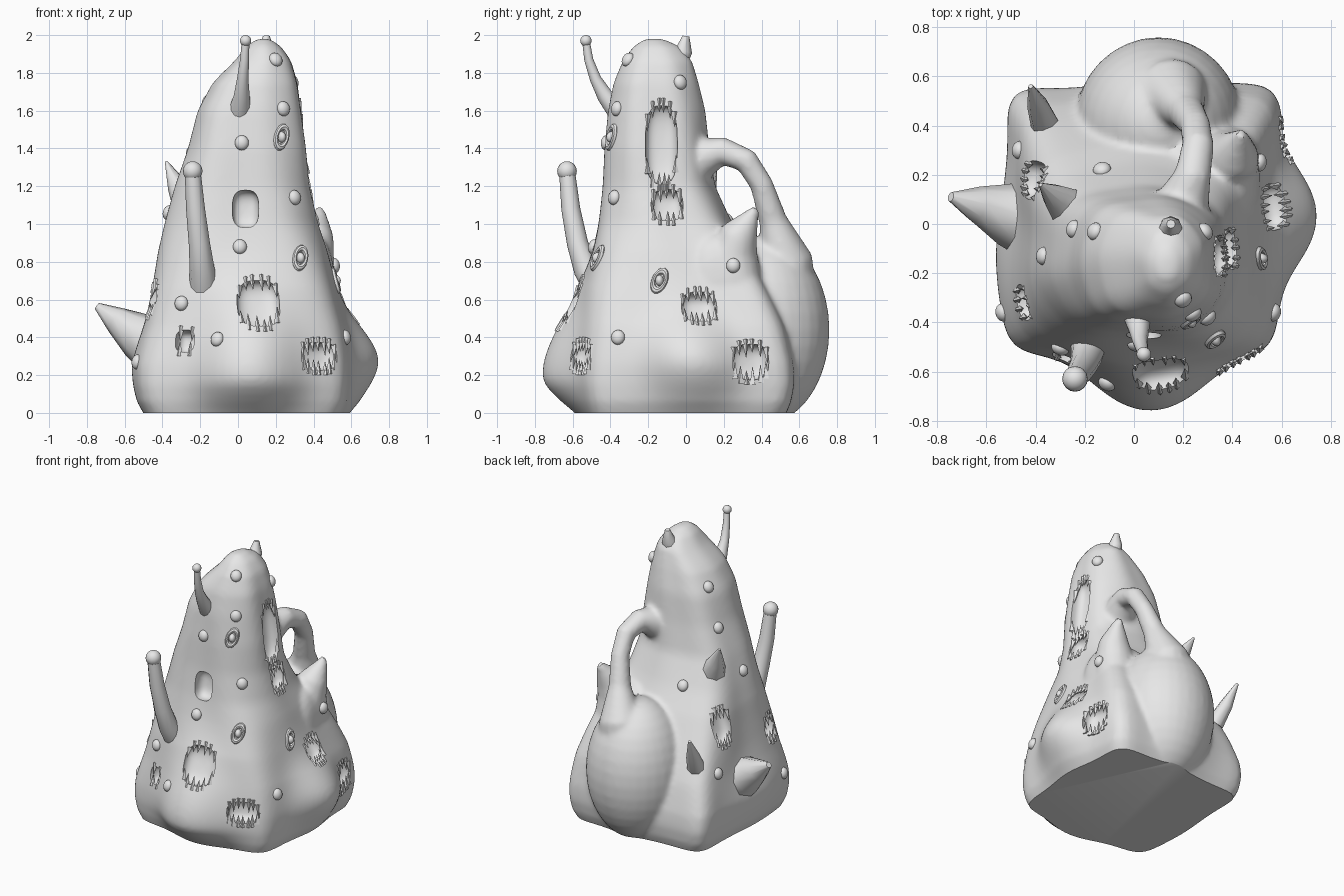
import bpy, bmesh, math, random
from mathutils import Vector, Matrix
from mathutils.bvhtree import BVHTree

random.seed(4)
old = bpy.data.objects.get("Cube")
if old:
    bpy.data.objects.remove(old)

grey = bpy.data.materials.new("plain grey")
grey.use_nodes = True
grey.diffuse_color = (0.8, 0.8, 0.8, 1)
grey.node_tree.nodes["Principled BSDF"].inputs["Base Color"].default_value = (0.8, 0.8, 0.8, 1)


def finish(ob, smooth=True, angle=40):
    ob.data.materials.clear()
    ob.data.materials.append(grey)
    if smooth:
        bpy.ops.object.select_all(action='DESELECT')
        ob.select_set(True)
        bpy.context.view_layer.objects.active = ob
        bpy.ops.object.shade_smooth_by_angle(angle=math.radians(angle))


def to_object(bm, name):
    mesh = bpy.data.meshes.new(name)
    bm.to_mesh(mesh)
    bm.free()
    ob = bpy.data.objects.new(name, mesh)
    bpy.context.collection.objects.link(ob)
    return ob


def evaluated_mesh(ob):
    bpy.context.view_layer.update()
    deps = bpy.context.evaluated_depsgraph_get()
    return bpy.data.meshes.new_from_object(ob.evaluated_get(deps))


def loft(bm, rings):
    """Skin a stack of point rings and cap both ends."""
    loops = [[bm.verts.new(p) for p in ring] for ring in rings]
    n = len(loops[0])
    faces = [bm.faces.new((a[i], a[(i + 1) % n], b[(i + 1) % n], b[i]))
             for a, b in zip(loops, loops[1:]) for i in range(n)]
    faces += [bm.faces.new(loops[0]), bm.faces.new(loops[-1])]
    bmesh.ops.recalc_face_normals(bm, faces=faces)


def tube(bm, path, n=16):
    """Round tube along (x, y, z, radius) points."""
    pts = [Vector(p[:3]) for p in path]
    span = (pts[-1] - pts[0]).normalized()
    ref = Vector((1, 0, 0)) if abs(span.x) < 0.7 else Vector((0, 1, 0))
    rings = []
    for i, p in enumerate(pts):
        t = (pts[min(i + 1, len(pts) - 1)] - pts[max(i - 1, 0)]).normalized()
        u = t.cross(ref).normalized()
        v = t.cross(u)
        rings.append([p + path[i][3] * (u * math.cos(k * math.tau / n) + v * math.sin(k * math.tau / n))
                      for k in range(n)])
    loft(bm, rings)


def ball(bm, matrix, scale, segs=16, boxy=1):
    """Ellipsoid; boxy below 1 squares it off."""
    verts = bmesh.ops.create_uvsphere(bm, u_segments=segs, v_segments=segs // 2 + 2, radius=1)["verts"]
    for v in verts:
        v.co = matrix @ Vector([s * math.copysign(abs(c) ** boxy, c) for s, c in zip(scale, v.co)])


# Body mass: square at the foot, rounder towards the peak
# (height, x low, x high, y low, y high, squareness)
profile = [(-.06, -.45, .52, -.48, .49, 9), (0, -.475, .55, -.5, .52, 9), (.06, -.5, .57, -.51, .54, 9),
           (.15, -.51, .575, -.515, .55, 9), (.25, -.51, .575, -.515, .54, 8), (.45, -.475, .56, -.51, .49, 6),
           (.65, -.45, .52, -.51, .41, 4.5), (.85, -.42, .47, -.48, .32, 3.6), (1, -.385, .42, -.46, .24, 3),
           (1.2, -.33, .375, -.44, .15, 2.8), (1.4, -.26, .36, -.43, .12, 2.7), (1.6, -.21, .335, -.41, .1, 2.6),
           (1.75, -.13, .315, -.38, .065, 2.5), (1.87, -.01, .28, -.33, .03, 2.2), (1.95, .05, .22, -.27, -.04, 2),
           (1.98, .1, .17, -.22, -.12, 2)]
# Swellings: (direction, width, height, reach below, reach above, amount)
swellings = [(-1.52, .45, .2, .2, .42, .245), (.03, .42, .28, .24, .22, .17), (1.44, .4, .45, .42, .3, .1),
             (3.4, .5, .25, .3, .25, .055), (.79, .2, .7, .7, .2, .06), (2.36, .16, .35, .4, .4, .03)]


def row(z):
    """Blend the profile at any height."""
    for lo, hi in zip(profile, profile[1:]):
        if z <= hi[0]:
            t = (z - lo[0]) / (hi[0] - lo[0])
            return [p + (q - p) * t for p, q in zip(lo, hi)]
    return profile[-1]


bm = bmesh.new()
rings = []
for step in range(52):
    z, x0, x1, y0, y1, power = row(-.06 + .04 * step)
    ring = []
    for k in range(96):
        a = k * math.tau / 96
        c, s = math.cos(a), math.sin(a)
        r = (abs(c) ** power + abs(s) ** power) ** (-1 / power)
        r *= 1 + 0.015 * math.sin(7 * a + 3 * z) * min(max(z, 0), 1)
        swell = 0
        for aim, wide, mid, below, above, amount in swellings:
            turn = (a - aim + math.pi) % math.tau - math.pi
            rise = (z - mid) / (below if z < mid else above)
            swell += amount * math.exp(-(turn / wide) ** 2 - rise ** 2)
        ring.append(((x0 + x1) / 2 + c * (r * (x1 - x0) / 2 + swell),
                     (y0 + y1) / 2 + s * (r * (y1 - y0) / 2 + swell), z))
    rings.append(ring)
loft(bm, rings)

# Rounded hump at the back and flat-topped shoulder at the corner
ball(bm, Matrix.Translation((.1, .41, .44)), (.34, .35, .5), 32)
ball(bm, Matrix.Translation((.3, .195, .57)), (.215, .19, .39), 32, .6)

# Arched handle at the back and peaked corner beside it
tube(bm, [(.15, -.03, 1.29, .16), (.2, .09, 1.35, .11), (.24, .2, 1.385, .075), (.26, .32, 1.335, .066),
          (.25, .4, 1.21, .062), (.21, .46, 1.02, .075), (.16, .53, .83, .14), (.13, .47, .66, .23),
          (.1, .4, .45, .25)])
tube(bm, [(.38, .26, .7, .14), (.38, .25, .85, .13), (.41, .285, .95, .1),
          (.43, .345, 1.04, .045), (.435, .37, 1.085, .02)])

body = to_object(bm, "body")
remesh = body.modifiers.new("skin", 'REMESH')
remesh.mode = 'VOXEL'
remesh.voxel_size = 0.016
relax = body.modifiers.new("relax", 'SMOOTH')
relax.factor = 0.5
relax.iterations = 8
body.data = evaluated_mesh(body)
body.modifiers.clear()

# Flat underside
bm = bmesh.new()
bm.from_mesh(body.data)
bmesh.ops.bisect_plane(bm, geom=bm.verts[:] + bm.edges[:] + bm.faces[:], plane_co=(0, 0, 0),
                       plane_no=(0, 0, 1), clear_inner=True)
bmesh.ops.holes_fill(bm, edges=[e for e in bm.edges if e.is_boundary], sides=0)
bmesh.ops.recalc_face_normals(bm, faces=bm.faces[:])
bm.to_mesh(body.data)
tree = BVHTree.FromBMesh(bm)
bm.free()


def surface(side, a, b):
    """Frame on the skin: x level, y up the slope, z outwards."""
    start, ray = {"front": ((a, -3, b), (0, 1, 0)), "back": ((a, 3, b), (0, -1, 0)),
                  "east": ((3, a, b), (-1, 0, 0)), "west": ((-3, a, b), (1, 0, 0))}[side]
    p, n, _, _ = tree.ray_cast(Vector(start), Vector(ray))
    if p is None:
        p, n, _, _ = tree.find_nearest(Vector(start) + 2.6 * Vector(ray))
    u = Vector((0, 0, 1)).cross(n).normalized()
    m = Matrix((u, n.cross(u), n)).transposed().to_4x4()
    m.translation = p
    return m


# Mouths: hollows with jagged teeth above and below (side, across, height, width, tall, teeth per row)
mouths = [("front", .11, .58, .23, .27, 6), ("front", .43, .3, .22, .15, 7), ("front", .04, 1.08, .14, .2, 0),
          ("front", -.28, .38, .11, .12, 2), ("east", -.13, 1.42, .17, .42, 6), ("east", -.1, 1.1, .17, .17, 5),
          ("east", .07, .56, .19, .18, 6), ("east", .34, .27, .2, .19, 6), ("west", .18, .78, .16, .24, 5),
          ("west", -.32, .6, .15, .17, 4)]
cut, teeth = bmesh.new(), bmesh.new()
for side, a, b, w, h, count in mouths:
    m = surface(side, a, b)
    ball(cut, m, (w / 2, h / 2, .075), 24, .7)
    for edge in (1, -1):
        for k in range(count):
            x = (k + .5 + random.uniform(-.15, .15)) / count * 2 - 1
            rim = m @ Vector((x * w * .52, edge * h * .54 * (1 - abs(x) ** 3) ** .5, 0))
            p, n, _, _ = tree.find_nearest(rim)
            aim = -edge * m.col[1].xyz + .08 * n
            length = random.uniform(.07, .1)
            place = Matrix.Translation(p - .008 * n) @ aim.to_track_quat('Z', 'Y').to_matrix().to_4x4()
            bmesh.ops.create_cone(teeth, cap_ends=True, segments=4, radius1=.02, radius2=.001, depth=length,
                                  matrix=place @ Matrix.Translation((0, 0, length / 2 - .02)))
cutter = to_object(cut, "mouth_cutter")
cutter.hide_render = True
carve = body.modifiers.new("mouths", 'BOOLEAN')
carve.operation = 'DIFFERENCE'
carve.solver = 'EXACT'
carve.object = cutter
body.data = evaluated_mesh(body)
body.modifiers.clear()
bpy.data.objects.remove(cutter)
finish(body)
finish(to_object(teeth, "teeth"), smooth=False)

# Round eyes set into the skin
eyes = [("front", .2, 1.87), ("front", .24, 1.61), ("front", .02, 1.43), ("front", .3, 1.14), ("front", .01, .88),
        ("front", -.3, .58), ("front", -.11, .39), ("east", -.36, .4), ("east", -.03, 1.75), ("east", .25, .78),
        ("west", -.36, .27), ("west", -.13, 1.06), ("west", -.02, 1.38), ("west", -.03, 1.65), ("west", .3, .5),
        ("back", -.13, 1.02)]
bm = bmesh.new()
for e in eyes:
    ball(bm, surface(*e), (.037, .04, .028))
lidded = [("front", .33, .82), ("front", .23, 1.46), ("east", -.14, .7)]
for e in lidded:
    ball(bm, surface(*e), (.022, .03, .03))
finish(to_object(bm, "eyes"))

# Lids around a few eyes
for i, e in enumerate(lidded):
    bpy.ops.mesh.primitive_torus_add(major_radius=.04, minor_radius=.014, major_segments=16, minor_segments=8)
    lid = bpy.context.object
    lid.name = f"eyelid_{i + 1}"
    lid.matrix_world = surface(*e) @ Matrix.Rotation(-.35, 4, 'Z') @ Matrix.Diagonal((.8, 1.4, 1.2, 1))
    finish(lid)

# Stalks with ball tips
stalks = {"front_stalk": [(-.18, -.46, .66, .08), (-.19, -.53, .76, .066), (-.205, -.575, .9, .056),
                          (-.225, -.61, 1.08, .05), (-.24, -.63, 1.28, .042)],
          "top_antenna": [(.01, -.36, 1.6, .06), (.02, -.43, 1.68, .042), (.025, -.48, 1.77, .03),
                          (.035, -.515, 1.87, .024), (.04, -.53, 1.97, .02)]}
for (name, path), radius in zip(stalks.items(), (.052, .03)):
    bm = bmesh.new()
    tube(bm, path, 12)
    ball(bm, Matrix.Translation(path[-1][:3]), (radius,) * 3)
    finish(to_object(bm, name))

# Thorns and the knobbly crown
thorns = {"side_horn": [(-.4, .02, .35, .18), (-.53, .04, .41, .125), (-.64, .08, .49, .075), (-.745, .11, .565, .02)],
          "upper_thorn": [(-.26, .06, 1.1, .09), (-.32, .11, 1.2, .055), (-.38, .16, 1.33, .008)],
          "corner_thorn": [(-.36, .4, .56, .06), (-.39, .48, .68, .045), (-.42, .56, .82, .01)],
          "crown_spike": [(.14, -.06, 1.84, .06), (.15, -.01, 1.92, .045), (.15, .0, 1.995, .018)]}
for name, path in thorns.items():
    bm = bmesh.new()
    tube(bm, path, 8)
    finish(to_object(bm, name), angle=50)
